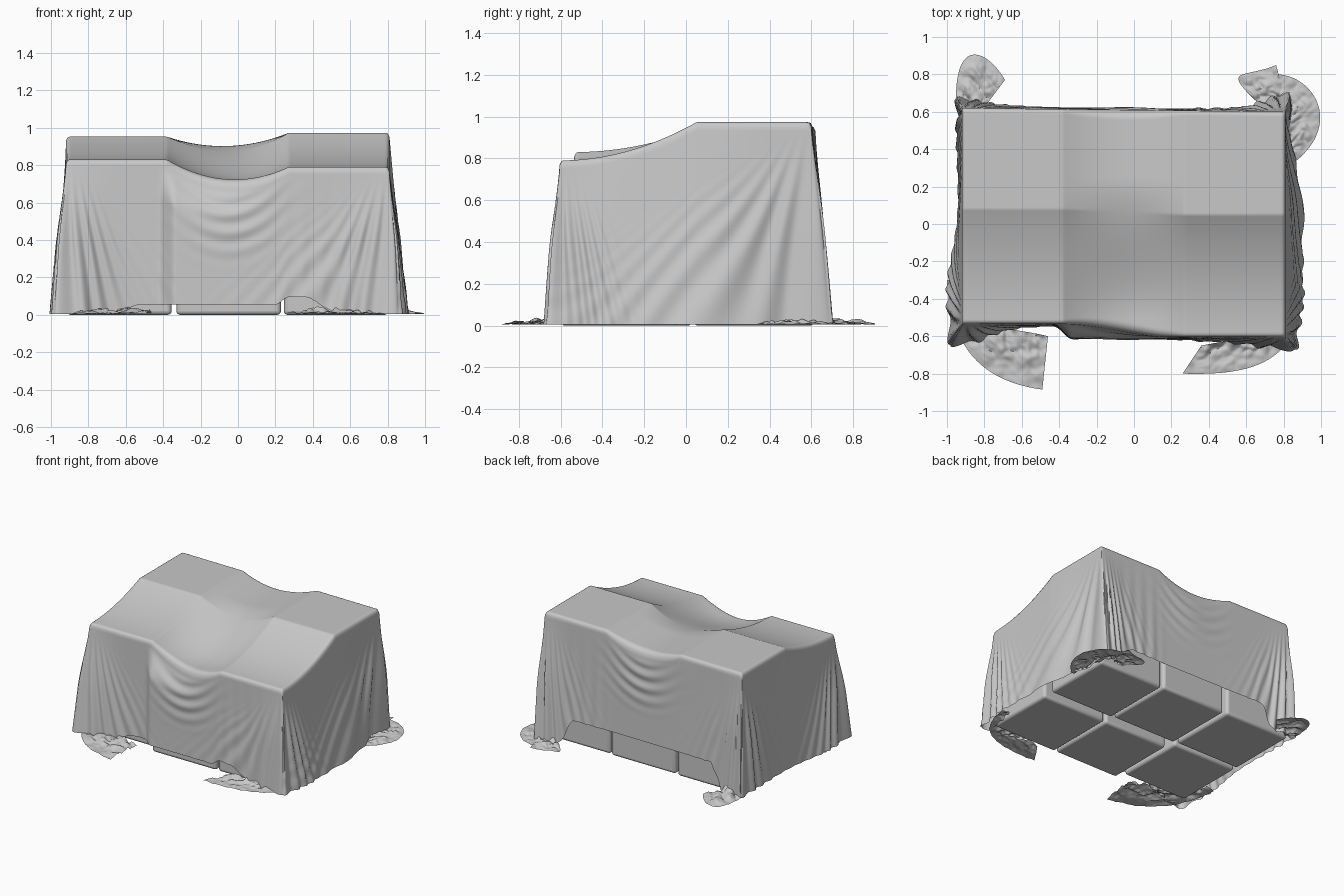
import bpy, math
from mathutils import Vector, noise
from mathutils.geometry import interpolate_bezier

cube = bpy.data.objects.get("Cube")
if cube:
    bpy.data.objects.remove(cube, do_unlink=True)

grey = bpy.data.materials.new("light_grey")
grey.use_nodes = True
grey.diffuse_color = (0.58, 0.58, 0.58, 1)
grey.node_tree.nodes["Principled BSDF"].inputs["Base Color"].default_value = grey.diffuse_color


def smooth(v, a, b):
    t = min(max((v - a) / (b - a), 0), 1)
    return t * t * (3 - 2 * t)


def lerp(a, b, t):
    return a + (b - a) * t


def bell(d, width):
    return math.exp(-(d / width) ** 2)


def finish(obj, angle):
    bpy.ops.object.select_all(action='DESELECT')
    bpy.context.view_layer.objects.active = obj
    obj.select_set(True)
    bpy.ops.object.shade_smooth_by_angle(angle=math.radians(angle))


def add_mesh(name, verts, faces):
    mesh = bpy.data.meshes.new(name)
    mesh.from_pydata(verts, [], faces)
    mesh.materials.append(grey)
    obj = bpy.data.objects.new(name, mesh)
    bpy.context.collection.objects.link(obj)
    finish(obj, 60)
    return obj


# Six boxes under the sheet
SIZE = 0.56
boxes = {
    "front_right_box": (-0.635, -0.25, 0.81), "front_middle_box": (-0.05, -0.32, 0.55),
    "front_left_box": (0.525, -0.32, 0.77), "back_right_box": (-0.635, 0.335, 0.93),
    "back_middle_box": (-0.05, 0.325, 0.6), "back_left_box": (0.525, 0.315, 0.95),
}
for name, (x, y, h) in boxes.items():
    bpy.ops.mesh.primitive_cube_add(size=1, location=(x, y, h / 2))
    box = bpy.context.object
    box.name = name
    box.scale = (SIZE, SIZE, h)
    bpy.ops.object.transform_apply(location=False, rotation=False, scale=True)
    bevel = box.modifiers.new("rounded_edges", 'BEVEL')
    bevel.width, bevel.segments = 0.022, 4
    box.data.materials.append(grey)
    finish(box, 40)

# Sheet outline and height
X0, X1 = -0.92, 0.81
GAP0, GAP1 = -0.38, 0.27


def front_edge(x):
    return lerp(-0.535, -0.605, smooth(x, GAP0, 0.2))


def back_edge(x):
    return lerp(0.62, 0.6, (x - X0) / (X1 - X0))


def sheet_height(x, y):
    yf, yb = front_edge(x), back_edge(x)
    s = min(max((x - GAP0) / (GAP1 - GAP0), 0), 1)
    hang = 4 * s * (1 - s)
    ridge = lerp(0.08, 0.05, s)
    t = min(max((y - yf) / (ridge - yf), 0), 1) ** 2
    t = lerp(t, smooth(y, -0.5, 0.25), hang)
    z = lerp(lerp(0.83, 0.79, s), lerp(0.953, 0.973, s), t)
    z -= hang * lerp(0.085, 0.06, t)
    # Rounded rim, softer where the sheet hangs between boxes
    r = 0.022
    for d, rad in ((min(x - X0, X1 - x), r), (min(y - yf, yb - y), r + 0.03 * hang)):
        if d < rad:
            z -= rad - math.sqrt(max(rad * rad - (rad - d) ** 2, 0))
    return z


NX, NY, ROWS = 210, 150, 48
verts, faces = [], []
for j in range(NY + 1):
    for i in range(NX + 1):
        x = lerp(X0, X1, i / NX)
        y = lerp(front_edge(x), back_edge(x), j / NY)
        verts.append((x, y, sheet_height(x, y)))


def idx(i, j):
    return j * (NX + 1) + i


for j in range(NY):
    for i in range(NX):
        faces.append((idx(i, j), idx(i + 1, j), idx(i + 1, j + 1), idx(i, j + 1)))

# Rim loop, counter-clockwise from the front corner
rim = [(idx(i, 0), "front") for i in range(NX)]
rim += [(idx(NX, j), "side") for j in range(NY)]
rim += [(idx(i, NY), "back") for i in range(NX, 0, -1)]
rim += [(idx(0, j), "side") for j in range(NY, 0, -1)]

# Corner, pleat spread on front or back, pleat spread on the sides
corners = [(X0, front_edge(X0), 0.26, 0.25), (X1, front_edge(X1), 0.42, 0.2),
           (X0, back_edge(X0), 0.2, 0.3), (X1, back_edge(X1), 0.18, 0.8)]


def hanging_point(p, side, t):
    x, y, top = p
    dl, dr = x - X0, X1 - x
    df, db = y - front_edge(x), back_edge(x) - y
    near = min(math.hypot(x - c[0], y - c[1]) for c in corners)
    hem = 0.005
    if side == "front":
        hem += 0.05 * smooth(near, 0.25, 0.4) + 0.04 * smooth(x, 0.2, 0.27)* smooth(near, 0.35, 0.45)
    elif side == "back":
        hem += 0.19 * smooth(near, 0.15, 0.27)
    z = lerp(top, hem, t)
    # Flare of each side towards the floor
    if x > 0:
        flare_x = 0.01 + 0.075 * (1 - smooth(y, 0.1, 0.5)) * smooth(y, -0.75, -0.4)
    else:
        flare_x = 0.015 + 0.055 * bell(y + 0.35, 0.28)
    if y > 0:
        flare_y = 0.01 + 0.03 * bell(dl, 0.12) + 0.07 * bell(dr, 0.14)
    else:
        flare_y = 0.01 + 0.09 * bell(dl, 0.18) + 0.04 * bell(dr, 0.2)
    # Pleats fanning down from each corner
    fold = 0
    for cx, cy, face_spread, side_spread in corners:
        d = math.hypot(x - cx, y - cy)
        spread = 0.1 + (side_spread if side == "side" else face_spread) * t
        wave = 0.5 + 0.5 * math.sin(24 * d / spread + 1.5 * math.sin(7 * d))
        fold += 0.024 * smooth(t, 0, 0.6) * wave * bell(d, spread)
    # Curved folds hanging between the tall boxes
    if side != "side":
        r = math.hypot((x + 0.05) * 0.8, z - top - 0.3)
        env = bell(x + 0.03, 0.22) * smooth(t, 0, 0.12) * (1 - smooth(t, 0.3, 0.75))
        fold += 0.006 * env * (1 + math.sin(r * 62 + 4 * x))
        fold += 0.003 * t * (1 + math.sin(x * 60)) * smooth(x, 0.2, 0.35)
    # Outward direction, blended round the corners
    nx = bell(dr, 0.06) - bell(dl, 0.06)
    ny = bell(db, 0.06) - bell(df, 0.06)
    x_out = x + nx * (flare_x * t + fold)
    y_out = y + ny * (flare_y * t + fold)
    # The sheet leans out to the low middle box
    if side == "front":
        box_face = lerp(-0.535, -0.605, smooth(x, -0.43, -0.33))
        y_out += (box_face - y) * smooth(t, 0, 0.28)
    return (x_out, y_out, z)


previous = [k for k, _ in rim]
for row in range(1, ROWS + 1):
    current = []
    for k, side in rim:
        current.append(len(verts))
        verts.append(hanging_point(verts[k], side, row / ROWS))
    for n in range(len(rim)):
        m = (n + 1) % len(rim)
        faces.append((previous[n], current[n], current[m], previous[m]))
    previous = current
add_mesh("draped_sheet", verts, faces)


# Sheet ends crumpled on the floor, spread between two curves
def floor_pool(name, inner, outer, cols=70, rows=24):
    a, b = (interpolate_bezier(*[Vector((x, y, 0)) for x, y in c], cols + 1)
            for c in (inner, outer))
    pts, quads = [], []
    for i in range(cols + 1):
        for j in range(rows + 1):
            t = j / rows
            p = a[i].lerp(b[i], t)
            crease = abs(noise.noise(p * 9)) + 0.5 * abs(noise.noise(p * 22))
            p.z = 0.004 + 0.07 * crease * (1 - 0.85 * t)
            pts.append(p)
    for i in range(cols):
        for j in range(rows):
            k = i * (rows + 1) + j
            quads.append((k, k + 1, k + rows + 2, k + rows + 1))
    pool = add_mesh(name, pts, quads)
    if sum(f.normal.z for f in pool.data.polygons) < 0:
        pool.data.flip_normals()


floor_pool("front_right_pool",
           [(-0.93, -0.3), (-0.92, -0.58), (-0.7, -0.54), (-0.46, -0.6)],
           [(-1.0, -0.3), (-0.98, -0.72), (-0.75, -0.85), (-0.49, -0.885)])
floor_pool("front_left_pool",
           [(0.83, -0.4), (0.8, -0.62), (0.6, -0.6), (0.36, -0.65)],
           [(0.9, -0.4), (0.86, -0.76), (0.6, -0.81), (0.26, -0.8)])
floor_pool("back_right_pool",
           [(-0.9, 0.62), (-0.88, 0.63), (-0.82, 0.64), (-0.78, 0.65)],
           [(-0.95, 0.62), (-0.97, 1.02), (-0.78, 0.93), (-0.69, 0.77)])
floor_pool("back_left_pool",
           [(0.7, 0.62), (0.74, 0.66), (0.77, 0.68), (0.8, 0.7)],
           [(0.65, 0.66), (0.46, 0.84), (0.6, 0.78), (0.76, 0.85)])
floor_pool("left_corner_pool",
           [(0.76, 0.62), (0.82, 0.6), (0.83, 0.5), (0.83, 0.34)],
           [(0.76, 0.8), (0.95, 0.8), (1.12, 0.55), (0.87, 0.34)])
